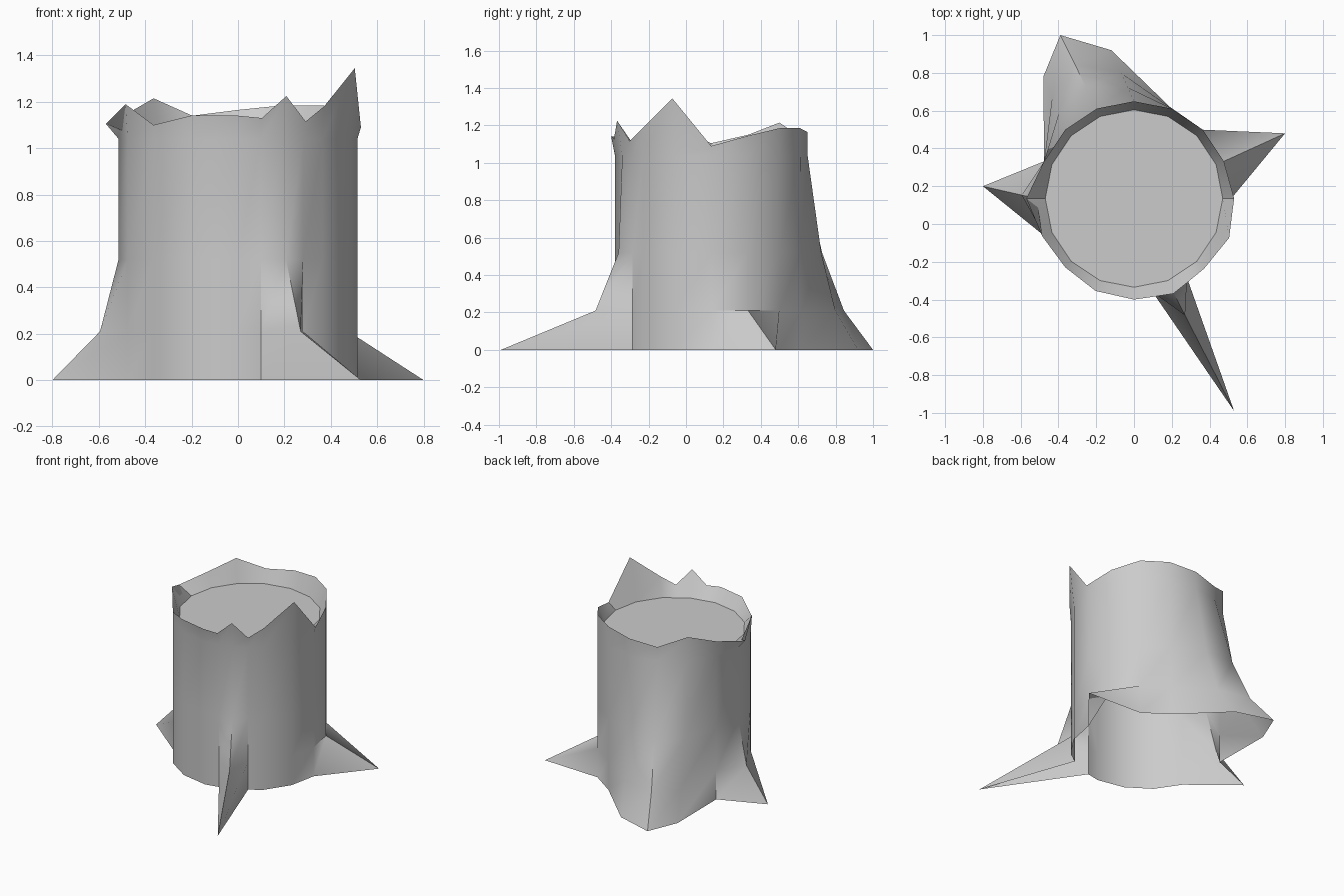
import bpy, math

if "Cube" in bpy.data.objects:
    bpy.data.objects.remove(bpy.data.objects["Cube"])

CY, R = 0.135, 0.515
LEVELS = (0.0, 0.21, 0.52, 1.04)
CUT_Z, CUT_R = 1.05, 0.47

# rim: angle -> (height, outward flare) around the broken top edge
RIM = [(0, 1.09, .015), (22.5, 1.145, 0), (45, 1.185, 0), (67.5, 1.185, 0),
       (90, 1.165, 0), (112.5, 1.14, 0), (135, 1.215, 0), (157.5, 1.15, 0),
       (180, 1.105, .055), (202.5, 1.19, .01), (225, 1.10, 0),
       (247.5, 1.14, .015), (270, 1.14, .02), (281.25, 1.13, .025),
       (292.5, 1.225, .03), (303.75, 1.115, .02), (315, 1.18, .01),
       (337.5, 1.345, .03)]

# roots: angle -> tip (x, y) and how far each level moves toward the tip
ROOTS = {22.5: (.80, .48, (1, 0, 0)),
         67.5: (.19, .62, (1, .6, .3)),
         90: (-.12, .92, (1, .55, .27)),
         112.5: (-.39, 1.0, (1, .6, .3)),
         135: (-.48, .78, (1, .6, .3)),
         180: (-.80, .20, (1, .28, 0)),
         292.5: (.53, -.99, (1, .22, .03))}


def on_ring(angle, r):
    a = math.radians(angle)
    return r * math.cos(a), CY + r * math.sin(a)


def radius(angle):
    # half-step columns lie in the middle of a flat side
    return R if angle % 22.5 == 0 else R * math.cos(math.radians(11.25))


def bridge(rings):
    n = len(rings[0])
    verts = [v for ring in rings for v in ring]
    faces = [(k * n + i, k * n + (i + 1) % n, (k + 1) * n + (i + 1) % n, (k + 1) * n + i)
             for k in range(len(rings) - 1) for i in range(n)]
    return verts, faces


def make(name, verts, faces, angle):
    me = bpy.data.meshes.new(name)
    me.from_pydata(verts, [], faces)
    ob = bpy.data.objects.new(name, me)
    bpy.context.collection.objects.link(ob)
    bpy.ops.object.select_all(action='DESELECT')
    ob.select_set(True)
    bpy.context.view_layer.objects.active = ob
    bpy.ops.object.shade_smooth_by_angle(angle=math.radians(angle))
    return ob


# hollow trunk with roots pulled out of its lower rings
rings = []
for k, z in enumerate(LEVELS):
    ring = []
    for a, _, _ in RIM:
        x, y = on_ring(a, radius(a))
        if a in ROOTS and k < 3:
            tx, ty, pull = ROOTS[a]
            x, y = x + (tx - x) * pull[k], y + (ty - y) * pull[k]
        ring.append((x, y, z))
    rings.append(ring)
rim = [(*on_ring(a, radius(a) + flare), h) for a, h, flare in RIM]
rings.append(rim)
make("trunk_with_roots", *bridge(rings), 35)

# cut wood face and the splintered inner wall rising to the rim
cut = [(*on_ring(a, CUT_R * radius(a) / R), CUT_Z) for a, _, _ in RIM]
verts, faces = bridge([rim, cut])
n = len(RIM)
faces.append(tuple(range(n, 2 * n)))
make("cut_top", verts, faces, 30)
